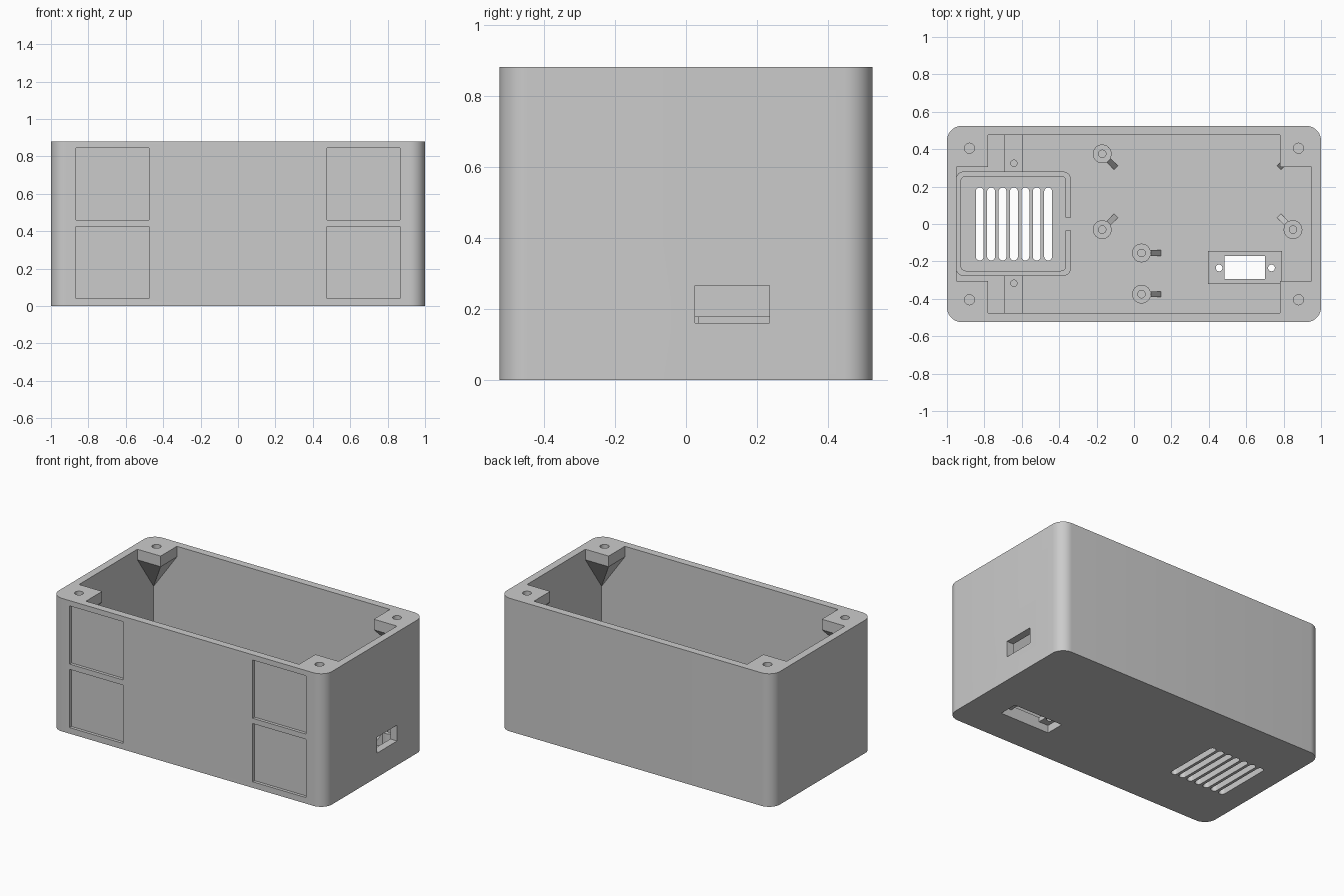
import bpy, bmesh, math

cube = bpy.data.objects.get("Cube")
if cube:
    bpy.data.objects.remove(cube, do_unlink=True)

grey = bpy.data.materials.new("light grey plastic")
grey.use_nodes = True
grey.diffuse_color = (0.6, 0.6, 0.6, 1)
grey.node_tree.nodes["Principled BSDF"].inputs["Base Color"].default_value = (0.6, 0.6, 0.6, 1)

HEIGHT, FLOOR = 0.88, 0.05
IN_X, IN_Y = 0.95, 0.475


def make(name, bm):
    bmesh.ops.recalc_face_normals(bm, faces=bm.faces)
    mesh = bpy.data.meshes.new(name)
    bm.to_mesh(mesh)
    bm.free()
    mesh.materials.append(grey)
    obj = bpy.data.objects.new(name, mesh)
    bpy.context.scene.collection.objects.link(obj)
    return obj


def slab(name, x, y, z, r=0.0, steps=8):
    """Upright prism with rounded corners; x, y, z are (low, high) pairs."""
    points = []
    corners = ((x[1], y[1], -1, -1), (x[0], y[1], 1, -1), (x[0], y[0], 1, 1), (x[1], y[0], -1, 1))
    for i, (cx, cy, sx, sy) in enumerate(corners):
        for k in range(steps + 1 if r else 1):
            a = math.pi / 2 * (i + k / steps)
            points.append((cx + r * (sx + math.cos(a)), cy + r * (sy + math.sin(a)), z[0]))
    bm = bmesh.new()
    verts = [bm.verts.new(p) for p in points]
    bmesh.ops.remove_doubles(bm, verts=verts, dist=1e-5)
    base = bm.faces.new(list(bm.verts))
    top = bmesh.ops.extrude_face_region(bm, geom=[base])["geom"]
    moved = [g for g in top if isinstance(g, bmesh.types.BMVert)]
    bmesh.ops.translate(bm, verts=moved, vec=(0, 0, z[1] - z[0]))
    return make(name, bm)


def rod(name, cx, cy, r, z):
    return slab(name, (cx - r, cx + r), (cy - r, cy + r), z, r)


def hull(name, points):
    bm = bmesh.new()
    for p in points:
        bm.verts.new(p)
    bmesh.ops.convex_hull(bm, input=list(bm.verts))
    return make(name, bm)


def combine(target, tool, operation="DIFFERENCE"):
    mod = target.modifiers.new("combine", "BOOLEAN")
    mod.operation, mod.solver, mod.object = operation, "EXACT", tool
    bpy.context.view_layer.objects.active = target
    bpy.ops.object.modifier_apply(modifier=mod.name)
    bpy.data.objects.remove(tool, do_unlink=True)


# Cavity shape, leaving tapered screw posts in the four corners
cavity = slab("cavity", (-IN_X, IN_X), (-IN_Y, IN_Y), (FLOOR, 1.0))
for sx in (-1, 1):
    for sy in (-1, 1):
        block = [(sx * x, sy * y, z) for x in (0.78, 1.05) for y in (0.305, 0.6) for z in (0.81, 1.1)]
        combine(cavity, hull("post", block + [(sx * IN_X, sy * IN_Y, 0.57)]))

# Case shell
case = slab("case_shell", (-1, 1), (-0.525, 0.525), (0, HEIGHT), 0.08, 10)
combine(case, cavity)
for sx in (-1, 1):
    for sy in (-1, 1):
        combine(case, rod("screw_hole", sx * 0.88, sy * 0.405, 0.027, (0.76, 1.0)))

# Recessed front panels
for sx in (-1, 1):
    for z in ((0.04, 0.425), (0.46, 0.845)):
        x = sorted((sx * 0.475, sx * 0.865))
        combine(case, slab("panel_cut", x, (-0.6, -0.505), z))

# Side port opening
combine(case, slab("port_cut", (0.9, 1.1), (0.025, 0.235), (0.16, 0.265)))

# Floor vents
for i in range(7):
    cx = -0.825 + i * 0.061
    combine(case, slab("vent_cut", (cx - 0.021, cx + 0.021), (-0.195, 0.195), (-0.1, 0.2), 0.021))

# Connector opening in the floor, recessed from below with a raised pad inside
combine(case, slab("pad", (0.395, 0.79), (-0.32, -0.145), (0.03, 0.08)), "UNION")
combine(case, slab("recess_cut", (0.415, 0.775), (-0.295, -0.17), (-0.1, 0.05)))
combine(case, slab("window_cut", (0.485, 0.7), (-0.295, -0.17), (-0.1, 0.2)))
for cx in (0.455, 0.735):
    combine(case, rod("connector_hole", cx, -0.235, 0.018, (-0.1, 0.2)))

# Speaker frame with a wire notch
frame = slab("speaker_frame", (-0.952, -0.338), (-0.277, 0.28), (0.04, 0.178), 0.04)
combine(frame, slab("frame_cut", (-0.925, -0.365), (-0.25, 0.255), (0, 0.3), 0.025))
combine(frame, slab("notch_cut", (-0.4, -0.3), (-0.035, 0.035), (0.051, 0.3)))
parts = [case, frame]

# Speaker mounting bars
for side, y, hole_y in (("back", (0.27, 0.485), 0.325), ("front", (-0.485, -0.27), -0.317)):
    bar = slab("speaker_bar_" + side, (-0.695, -0.594), y, (0.04, 0.15))
    combine(bar, rod("bar_hole", -0.642, hole_y, 0.017, (0.07, 0.3)))
    parts.append(bar)

# Circuit board standoffs with sloped gussets (position and gusset direction)
D = math.sqrt(0.5)
standoffs = ((-0.17, 0.375, D, -D), (-0.17, -0.03, D, D), (0.85, -0.03, -D, D),
             (0.85, 0.375, -D, -D), (0.04, -0.155, 1, 0), (0.04, -0.375, 1, 0))
for i, (cx, cy, dx, dy) in enumerate(standoffs):
    post = rod(f"standoff_{i + 1}", cx, cy, 0.05, (0.04, 0.135))
    combine(post, rod("pilot_hole", cx, cy, 0.02, (0.06, 0.3)))
    wedge = [(cx + dx * d - dy * w, cy + dy * d + dx * w, z)
             for w in (-0.015, 0.015)
             for d, z in ((0.035, 0.04), (0.035, 0.13), (0.05, 0.13), (0.105, 0.05), (0.105, 0.04))]
    parts += [post, hull(f"gusset_{i + 1}", wedge)]

# Smooth the rounded corners, keep edges sharp
bpy.ops.object.select_all(action="DESELECT")
for part in parts:
    part.select_set(True)
bpy.context.view_layer.objects.active = case
bpy.ops.object.shade_smooth_by_angle(angle=math.radians(30))
